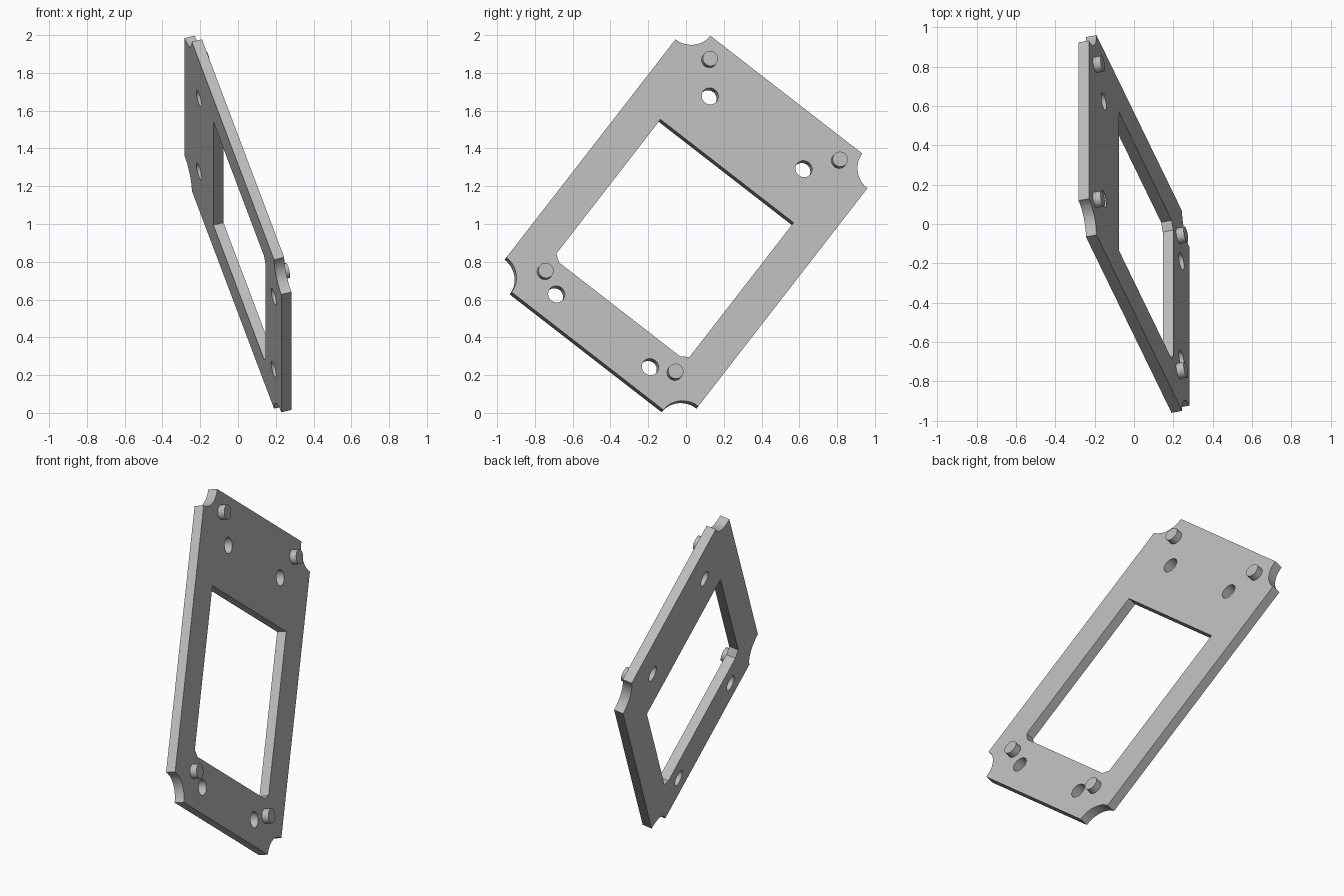
import bpy, bmesh, math
from mathutils import Matrix, Vector

if "Cube" in bpy.data.objects:
    bpy.data.objects.remove(bpy.data.objects["Cube"])

TILT, ROLL = math.radians(16.6), math.radians(37.8)
HALF_W, HALF_L, THICK = 0.643, 0.896, 0.056
NOTCH_R = 0.134
PEG_R, PEG_H = 0.041, 0.04

# Plate frame: u across the width, v along the length, n out of the pegged face
u = Vector((0, math.cos(ROLL), -math.sin(ROLL)))
v = Vector((-math.sin(TILT), math.sin(ROLL) * math.cos(TILT), math.cos(ROLL) * math.cos(TILT)))
n = u.cross(v)
FRAME = Matrix.Translation((0, 0, 1)) @ Matrix((u, v, n)).transposed().to_4x4()

grey = bpy.data.materials.new("grey")
grey.diffuse_color = (0.5, 0.5, 0.5, 1)
grey.use_nodes = True
grey.node_tree.nodes["Principled BSDF"].inputs["Base Color"].default_value = grey.diffuse_color


def arc(cx, cy, r, start, sweep, steps):
    return [(cx + r * math.cos(start + sweep * i / steps),
             cy + r * math.sin(start + sweep * i / steps)) for i in range(steps + 1)]


def extrude_shape(name, loops, z0, height):
    """Fill closed loops (inner loops become holes) and extrude them."""
    bm = bmesh.new()
    for loop in loops:
        verts = [bm.verts.new((x, y, z0)) for x, y in loop]
        for a, b in zip(verts, verts[1:] + verts[:1]):
            bm.edges.new((a, b))
    bmesh.ops.triangle_fill(bm, edges=bm.edges[:], use_beauty=True)
    geom = bmesh.ops.extrude_face_region(bm, geom=bm.faces[:], use_keep_orig=True)["geom"]
    top = [g for g in geom if isinstance(g, bmesh.types.BMVert)]
    bmesh.ops.translate(bm, verts=top, vec=(0, 0, height))
    bmesh.ops.recalc_face_normals(bm, faces=bm.faces[:])
    mesh = bpy.data.meshes.new(name)
    bm.to_mesh(mesh)
    bm.free()
    mesh.materials.append(grey)
    ob = bpy.data.objects.new(name, mesh)
    bpy.context.collection.objects.link(ob)
    ob.matrix_world = FRAME
    bpy.ops.object.select_all(action='DESELECT')
    ob.select_set(True)
    bpy.context.view_layer.objects.active = ob
    bpy.ops.object.shade_smooth_by_angle(angle=math.radians(30))
    return ob


def circle(cx, cy, r):
    return arc(cx, cy, r, 0, 2 * math.pi, 32)[:-1]


# Outline with a concave round notch at each corner
outline = []
for sx, sy, start in ((1, 1, 270), (-1, 1, 360), (-1, -1, 90), (1, -1, 180)):
    outline += arc(sx * HALF_W, sy * HALF_L, NOTCH_R, math.radians(start), -math.pi / 2, 12)

# Window with two clipped lower corners
window = [(-0.446, 0.362), (-0.446, -0.577), (-0.405, -0.606),
          (0.405, -0.606), (0.446, -0.577), (0.446, 0.362)]

# Plate with screw holes
holes = [circle(s * 0.314, y, 0.045) for s in (-1, 1) for y in (0.631, -0.753)]
extrude_shape("plate", [outline, window] + holes, -THICK / 2, THICK)

# Locating pegs
for side, s in (("left", -1), ("right", 1)):
    for end, y in (("top", 0.785), ("bottom", -0.697)):
        extrude_shape(f"peg_{end}_{side}", [circle(s * 0.435, y, PEG_R)],
                      THICK / 2 - 0.005, PEG_H + 0.005)
